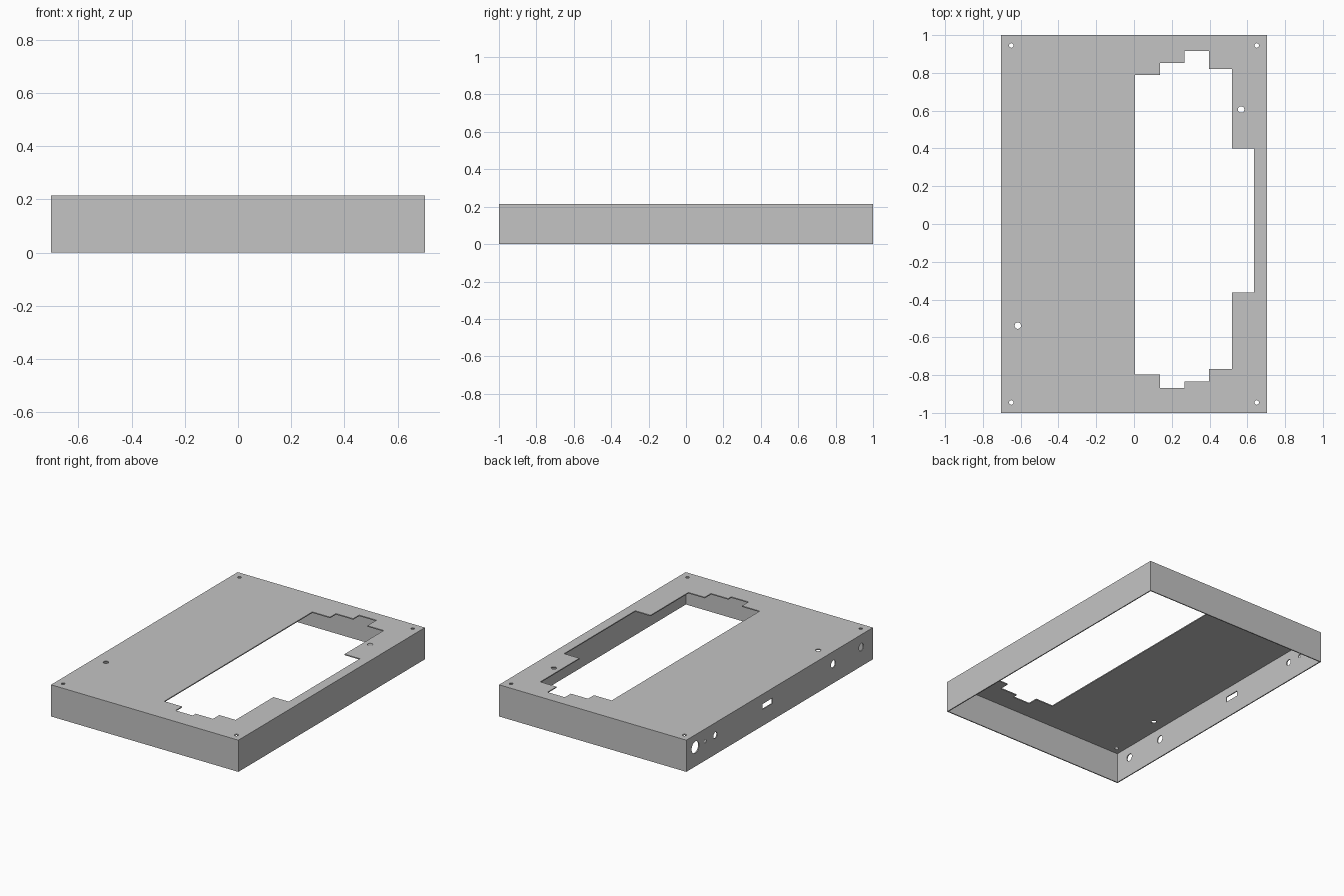
import bpy, bmesh
from math import cos, sin, pi
from mathutils import Matrix, Vector

if "Cube" in bpy.data.objects:
    bpy.data.objects.remove(bpy.data.objects["Cube"], do_unlink=True)

W, L, H, WALL = 1.406, 2.0, 0.215, 0.007
PORT_Z = 0.13

grey = bpy.data.materials.new("plain grey")
grey.use_nodes = True
grey.diffuse_color = (0.55, 0.55, 0.55, 1)
grey.node_tree.nodes["Principled BSDF"].inputs["Base Color"].default_value = grey.diffuse_color


def make_object(name, bm):
    bmesh.ops.recalc_face_normals(bm, faces=bm.faces)
    mesh = bpy.data.meshes.new(name)
    bm.to_mesh(mesh)
    bm.free()
    mesh.materials.append(grey)
    obj = bpy.data.objects.new(name, mesh)
    bpy.context.collection.objects.link(obj)
    return obj


def apply(obj, mod):
    with bpy.context.temp_override(object=obj, active_object=obj, selected_objects=[obj]):
        bpy.ops.object.modifier_apply(modifier=mod.name)


def prism(bm, outline, place, depth=0.1):
    """Extrude a 2D outline by depth, centred, then move it with a matrix."""
    face = bm.faces.new([bm.verts.new(place @ Vector((x, y, -depth / 2))) for x, y in outline])
    top = bmesh.ops.extrude_face_region(bm, geom=[face])["geom"]
    verts = [v for v in top if isinstance(v, bmesh.types.BMVert)]
    bmesh.ops.translate(bm, verts=verts, vec=place.to_3x3() @ Vector((0, 0, depth)))


def circle(r, n=32):
    return [(r * cos(2 * pi * i / n), r * sin(2 * pi * i / n)) for i in range(n)]


def cut(target, name, bm):
    cutter = make_object(name, bm)
    cutter.hide_render = True
    mod = target.modifiers.new(name, "BOOLEAN")
    mod.operation, mod.solver, mod.object = "DIFFERENCE", "EXACT", cutter
    apply(target, mod)
    bpy.data.objects.remove(cutter, do_unlink=True)


# Thin shell, open at the bottom
bm = bmesh.new()
bmesh.ops.create_cube(bm, size=1, matrix=Matrix.Translation((0, 0, H / 2)) @ Matrix.Diagonal((W, L, H, 1)))
bmesh.ops.delete(bm, geom=[f for f in bm.faces if f.normal.z < -0.5], context="FACES_ONLY")
case = make_object("enclosure_cover", bm)
solid = case.modifiers.new("thickness", "SOLIDIFY")
solid.thickness, solid.offset, solid.use_even_offset = WALL, -1, True
apply(case, solid)

# Stepped opening in the top plate: columns of (left, right, bottom, top)
columns = [(0.005, 0.138, -0.797, 0.79), (0.138, 0.267, -0.867, 0.853),
           (0.267, 0.397, -0.835, 0.917), (0.397, 0.52, -0.768, 0.82),
           (0.52, 0.635, -0.363, 0.40)]
outline = [p for a, b, low, high in columns for p in ((a, low), (b, low))]
outline += [p for a, b, low, high in reversed(columns) for p in ((b, high), (a, high))]
bm = bmesh.new()
prism(bm, outline, Matrix.Translation((0, 0, H)))
cut(case, "top_opening", bm)

# Screw holes at the corners and two larger holes in the top plate
bm = bmesh.new()
holes = [(sx * 0.65, sy * 0.945, 0.012) for sx in (-1, 1) for sy in (-1, 1)]
holes += [(0.567, 0.606, 0.017), (-0.615, -0.538, 0.017)]
for x, y, r in holes:
    prism(bm, circle(r), Matrix.Translation((x, y, H)))
cut(case, "top_holes", bm)

# Round ports and one slot along the side wall
bm = bmesh.new()
side = Matrix.Rotation(pi / 2, 4, "Y")
for y, r in [(0.904, 0.04), (0.797, 0.011), (0.69, 0.021), (-0.575, 0.025), (-0.875, 0.025)]:
    prism(bm, circle(r), Matrix.Translation((-W / 2, y, PORT_Z)) @ side)
slot = [(-0.018, -0.052), (0.018, -0.052), (0.018, 0.052), (-0.018, 0.052)]
prism(bm, slot, Matrix.Translation((-W / 2, 0.13, PORT_Z)) @ side)
cut(case, "side_ports", bm)
